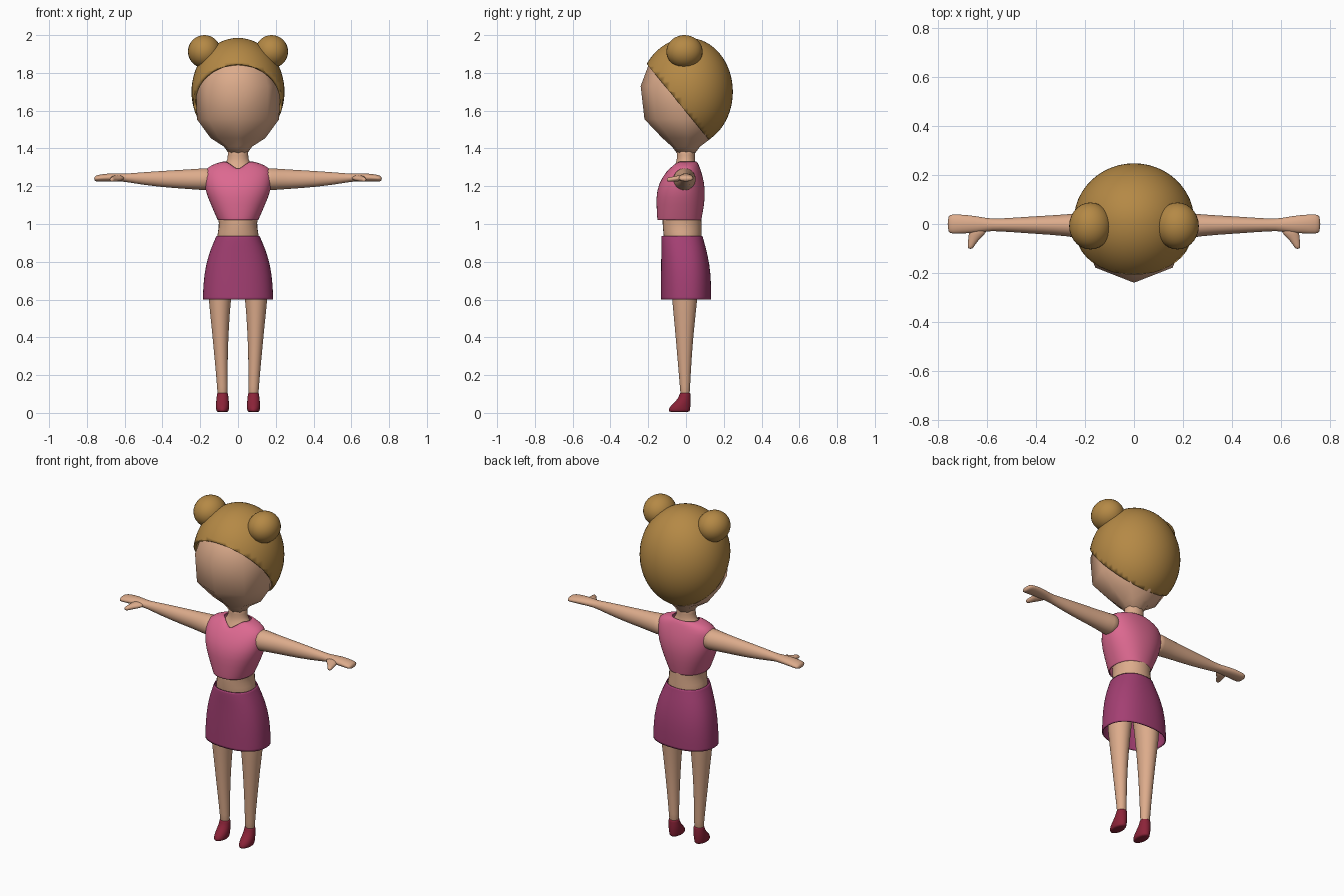
import bpy, bmesh, math
from mathutils import Vector


def material(name, rgb):
    m = bpy.data.materials.new(name)
    m.diffuse_color = (*rgb, 1)
    return m


SKIN = material("skin", (0.72, 0.41, 0.26))
HAIR = material("hair", (0.46, 0.25, 0.06))
PINK = material("pink", (0.72, 0.14, 0.28))
PLUM = material("plum", (0.37, 0.05, 0.17))
RED = material("red", (0.26, 0.017, 0.04))


def finish(bm, name, mat, mirror=False, shell=0, subdiv=0):
    bmesh.ops.recalc_face_normals(bm, faces=bm.faces)
    for f in bm.faces:
        f.smooth = True
    me = bpy.data.meshes.new(name)
    bm.to_mesh(me)
    bm.free()
    me.materials.append(mat)
    ob = bpy.data.objects.new(name, me)
    bpy.context.collection.objects.link(ob)
    if mirror:
        ob.modifiers.new("mirror", 'MIRROR')
    if subdiv:
        s = ob.modifiers.new("smooth", 'SUBSURF')
        s.levels = s.render_levels = subdiv
    if shell:
        s = ob.modifiers.new("shell", 'SOLIDIFY')
        s.thickness, s.offset = shell, -1
    return ob


def loft(axis, rings, n=16, power=2.0, caps=True):
    """Rings are (position along axis, centre u, centre v, radius u, radius v)."""
    bm = bmesh.new()
    loops = []
    for t, cu, cv, ru, rv in rings:
        loop = []
        for i in range(n):
            a = 2 * math.pi * i / n - math.pi / 2
            c, s = math.cos(a), math.sin(a)
            u = cu + ru * math.copysign(abs(c) ** (2 / power), c)
            v = cv + rv * math.copysign(abs(s) ** (2 / power), s)
            loop.append(bm.verts.new({'x': (t, u, v), 'y': (u, t, v), 'z': (u, v, t)}[axis]))
        loops.append(loop)
    for a, b in zip(loops, loops[1:]):
        for i in range(n):
            j = (i + 1) % n
            bm.faces.new((a[i], a[j], b[j], b[i]))
    if caps:
        bm.faces.new(loops[0])
        bm.faces.new(loops[-1])
    return bm, loops


# Head: faceted eight-sided egg
bm, _ = loft('z', [(1.375, 0, 0, .05, .048), (1.41, 0, 0, .075, .075),
                   (1.455, 0, .005, .145, .13), (1.555, 0, -.012, .218, .208),
                   (1.73, 0, -.02, .22, .22), (1.85, 0, -.015, .18, .18),
                   (1.93, 0, 0, .09, .09)], n=8, power=2.1)
finish(bm, "head", SKIN)

# Hair: ellipsoid cap cut by a slanted plane
bm = bmesh.new()
bmesh.ops.create_uvsphere(bm, u_segments=48, v_segments=32, radius=1)
for v in bm.verts:
    depth = .235 if v.co.y > 0 else .258
    v.co = (v.co.x * .246, .013 + v.co.y * depth, 1.70 + v.co.z * .285)
bmesh.ops.bisect_plane(bm, geom=bm.verts[:] + bm.edges[:] + bm.faces[:],
                       plane_co=Vector((0, -.21, 1.85)),
                       plane_no=Vector((0, -1.22, -1)), clear_outer=True)
finish(bm, "hair", HAIR, shell=.014)

# Hair buns
bm = bmesh.new()
bmesh.ops.create_uvsphere(bm, u_segments=28, v_segments=18, radius=1)
for v in bm.verts:
    v.co = (.178 + v.co.x * .087, -.008 + v.co.y * .096, 1.913 + v.co.z * .087)
finish(bm, "hair_buns", HAIR, mirror=True)

# Torso and neck
bm, _ = loft('z', [(.84, 0, -.01, .12, .10), (.94, 0, -.018, .114, .103),
                   (.98, 0, -.02, .103, .105), (1.03, 0, -.022, .104, .106),
                   (1.15, 0, -.02, .135, .10), (1.25, 0, -.008, .14, .08),
                   (1.30, 0, -.003, .085, .062), (1.33, 0, -.001, .06, .05),
                   (1.36, 0, -.001, .053, .047), (1.42, 0, 0, .06, .055)])
finish(bm, "torso", SKIN, subdiv=1)

# Sleeveless top with a V neckline
bm, loops = loft('z', [(1.02, 0, -.035, .107, .116), (1.03, 0, -.035, .112, .118),
                       (1.10, 0, -.03, .143, .127), (1.18, 0, -.027, .176, .130),
                       (1.25, 0, -.018, .182, .108), (1.298, 0, -.006, .172, .08),
                       (1.322, 0, 0, .115, .064), (1.33, 0, .001, .08, .055)],
                 n=32, power=2.2, caps=False)
for ring, drop in ((loops[-1], .042), (loops[-2], .036)):
    for v in ring:
        if v.co.y < 0:
            w = max(0, 1 - abs(v.co.x) / .06)
            v.co.z -= drop * w
            v.co.y -= .022 * w
finish(bm, "top", PINK, shell=.006, subdiv=1)

# Skirt, open at the hem
bm, _ = loft('z', [(.60, 0, 0, .187, .133), (.62, 0, 0, .187, .133),
                   (.735, 0, 0, .181, .133), (.84, 0, -.008, .157, .123),
                   (.92, 0, -.02, .122, .112), (.937, 0, -.021, .115, .109)],
             n=32, power=2.3, caps=False)
finish(bm, "skirt", PLUM, shell=.006, subdiv=1)

# Legs
bm, _ = loft('z', [(.07, .082, -.005, .027, .024), (.12, .082, -.005, .027, .026),
                   (.30, .090, -.008, .036, .039), (.45, .094, -.008, .046, .052),
                   (.60, .097, -.007, .060, .068), (.74, .092, -.005, .074, .08),
                   (.86, .07, -.01, .06, .08)])
finish(bm, "legs", SKIN, mirror=True, subdiv=1)

# Shoes
bm, _ = loft('z', [(.004, .082, -.036, .028, .052), (.01, .082, -.036, .033, .058),
                   (.03, .082, -.033, .036, .057), (.055, .082, -.018, .035, .044),
                   (.08, .082, -.008, .032, .033), (.10, .082, -.005, .030, .029),
                   (.108, .082, -.005, .029, .028)])
finish(bm, "shoes", RED, mirror=True, subdiv=1)

# Arms with mitten hands
bm, _ = loft('x', [(.13, -.008, 1.237, .064, .062), (.17, -.008, 1.237, .062, .060),
                   (.26, -.005, 1.237, .045, .053), (.42, -.004, 1.238, .036, .043),
                   (.56, -.004, 1.243, .025, .027), (.60, -.003, 1.245, .027, .021),
                   (.65, -.002, 1.247, .036, .022), (.70, 0, 1.246, .039, .021),
                   (.745, 0, 1.242, .041, .018), (.762, 0, 1.239, .034, .012)])
finish(bm, "arms", SKIN, mirror=True, subdiv=1)

# Thumbs
bm, _ = loft('y', [(-.015, .632, 1.245, .042, .017), (-.045, .644, 1.241, .033, .016),
                   (-.07, .659, 1.237, .020, .014), (-.092, .667, 1.235, .014, .012),
                   (-.102, .669, 1.234, .009, .008)], n=12)
finish(bm, "thumbs", SKIN, mirror=True, subdiv=1)
